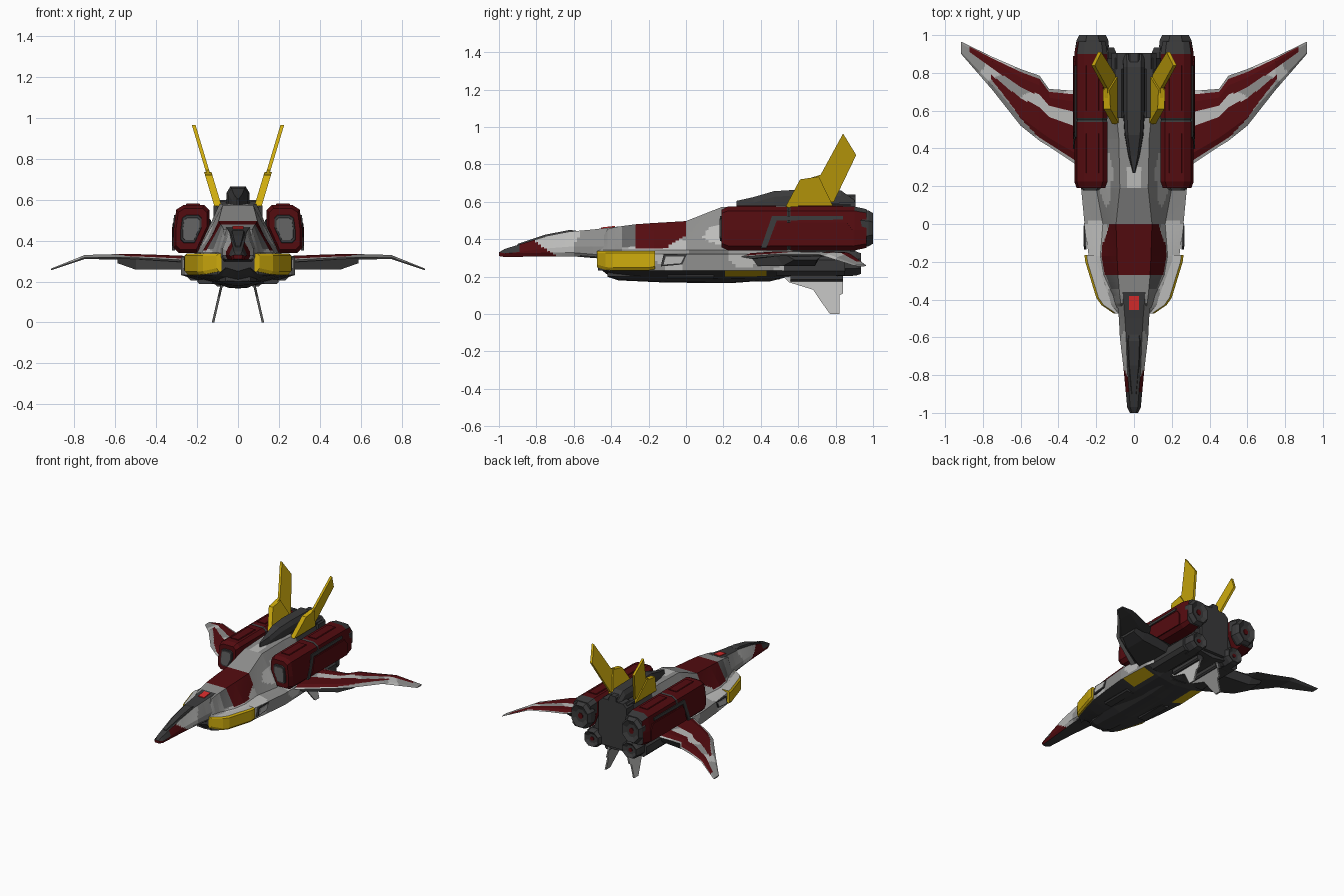
import bpy, bmesh, math
from mathutils import Vector, noise

if "Cube" in bpy.data.objects:
    bpy.data.objects.remove(bpy.data.objects["Cube"])

COLOURS = [("white", (.50, .50, .49)), ("camo_grey", (.27, .27, .265)), ("dark_grey", (.042, .042, .043)),
           ("dark_red", (.088, .0035, .005)), ("yellow", (.62, .41, .004)), ("bright_red", (.70, .025, .025)),
           ("mid_grey", (.13, .13, .13))]
WHITE, GREY, DARK, RED, YELLOW, BRIGHT, MID = range(7)
MATS = []
for n, c in COLOURS:
    m = bpy.data.materials.new(n)
    m.diffuse_color = (*c, 1)
    m.use_nodes = True
    m.node_tree.nodes["Principled BSDF"].inputs["Base Color"].default_value = m.diffuse_color
    MATS.append(m)


def loft(name, rings, colour, mirror=False, step=0):
    """Skin closed rings of points; colour is an index or a rule(centre, normal)."""
    if step:
        widest = max(rings, key=lambda r: sum((Vector(p) - Vector(r[i - 1])).length for i, p in enumerate(r)))
        cuts = [max(1, round((Vector(p) - Vector(widest[(i + 1) % len(widest)])).length / step))
                for i, p in enumerate(widest)]
        rings = [[Vector(r[i]).lerp(Vector(r[(i + 1) % len(r)]), k / c)
                  for i, c in enumerate(cuts) for k in range(c)] for r in rings]
        fine = []
        for a, b in zip(rings, rings[1:]):
            c = max(1, round(abs((b[0] - a[0]).length) / step))
            fine += [[p.lerp(q, k / c) for p, q in zip(a, b)] for k in range(c)]
        rings = fine + [rings[-1]]
    bm = bmesh.new()
    vs = [[bm.verts.new(p) for p in r] for r in rings]
    n = len(vs[0])
    for a, b in zip(vs, vs[1:]):
        for i in range(n):
            j = (i + 1) % n
            bm.faces.new((a[i], a[j], b[j], b[i]))
    bm.faces.new(vs[0])
    bm.faces.new(vs[-1])
    bmesh.ops.recalc_face_normals(bm, faces=bm.faces)
    bm.normal_update()
    for f in bm.faces:
        f.material_index = colour(f.calc_center_median(), f.normal) if callable(colour) else colour
    me = bpy.data.meshes.new(name)
    bm.to_mesh(me)
    bm.free()
    for m in MATS:
        me.materials.append(m)
    ob = bpy.data.objects.new(name, me)
    bpy.context.collection.objects.link(ob)
    if mirror:
        ob.modifiers.new("mirror", 'MIRROR')
    return ob


def sym(y, half):
    """Full ring at y from a right-hand half outline running bottom to top."""
    return [(x, y, z) for x, z in half] + [(-x, y, z) for x, z in reversed(half) if x > 0]


def box(name, x0, x1, y0, y1, z0, z1, colour, mirror=False, c=.01):
    """Box along y with chamfered long edges."""
    prof = [(x0 + c, z0), (x1 - c, z0), (x1, z0 + c), (x1, z1 - c), (x1 - c, z1), (x0 + c, z1), (x0, z1 - c), (x0, z0 + c)]
    return loft(name, [[(x, y, z) for x, z in prof] for y in (y0, y1)], colour, mirror)


def slab(name, prof, x_of, t, colour, mirror=True):
    """Plate with a (y, z) outline, leaning so that its x follows z."""
    return loft(name, [[(x_of(z) + d, y, z) for y, z in prof] for d in (-t / 2, t / 2)], colour, mirror)


def camo(p):
    q = Vector((abs(p.x) * 5, p.y * 4.5, p.z * 6))
    return GREY if noise.noise(q) + .2 * noise.noise(q * 2.5) > .03 else WHITE


# Main fuselage
def body_rule(p, n):
    if n.z < -.3 or p.z < .225:
        return YELLOW if .2 < p.y < .43 and abs(p.x) > .18 else DARK
    if p.y > .56 or (n.y < -.5 and p.z < .34):
        return DARK
    if p.z > .347 + max(0, p.y + .12) * .6 and -.27 < p.y < 0:
        return RED
    if p.z > .36 and -.35 < p.y < -.27 and abs(p.x) > .08:
        return MID
    return camo(p)


BODY = [(-.47, .25, .06, .10, .08, .06, .36), (-.42, .21, .08, .165, .10, .07, .455), (-.38, .20, .09, .18, .11, .075, .465),
        (-.27, .187, .11, .215, .16, .085, .48), (-.17, .182, .12, .24, .178, .09, .487), (0, .178, .13, .262, .165, .095, .497),
        (.19, .172, .14, .28, .20, .075, .572), (.45, .175, .14, .27, .20, .08, .58), (.55, .20, .13, .25, .20, .09, .58),
        (.88, .21, .12, .21, .18, .09, .575)]
loft("fuselage", [sym(y, [(0, zb), (b, zb + .018), (w, .232), (w, .32), (s, .342), (t, zt), (0, zt)])
                  for y, zb, b, w, s, t, zt in BODY], body_rule, step=.018)


# Nose
def nose_rule(p, n):
    if n.z < -.4 or p.z < .31:
        return DARK
    if -.9 < p.y < -.585 and n.z > .1 and abs(p.x) < .03 + .06 * (p.y + .9) and p.z > .385 + .15 * (p.y + .85):
        return DARK
    if p.y < -.74 + (.34 - p.z) * 1.5:
        return RED
    return camo(p) if p.y > -.6 else WHITE


NOSE = [(-1, .022, .012, .31, .33), (-.97, .036, .02, .305, .348), (-.76, .056, .036, .308, .412),
        (-.6, .075, .042, .308, .443), (-.5, .08, .048, .30, .452), (-.36, .095, .06, .29, .468)]
loft("nose", [sym(y, [(0, a), (w * .8, a), (w, a + .02), (w, a + (b - a) * .4), (t, b), (0, b)])
              for y, w, t, a, b in NOSE], nose_rule, step=.016)
loft("canopy", [sym(y, [(0, z - .035), (w, z - .035), (w * .6, z), (0, z)]) for y, w, z in
                [(-.9, .018, .375), (-.75, .04, .425), (-.62, .048, .45), (-.585, .044, .445)]], DARK)
loft("nose_marking", [sym(y, [(0, z - .006), (.026, z - .006), (.026, z), (0, z)])
                      for y, z in [(-.455, .463), (-.38, .471)]], BRIGHT)

# Keel under the body
loft("keel", [sym(y, [(0, z), (.05, z + .004), (w, .2), (w, .23), (0, .23)]) for y, z, w in
              [(-.42, .2, .06), (-.36, .18, .09), (-.1, .168, .12), (.25, .166, .11), (.5, .185, .09)]], DARK)
box("belly_panel", .12, .2, -.1, .15, .188, .21, DARK, True)

# Yellow cheek armour with pale shoulder on top, and side vents
loft("cheek_armour", [[(a, y, z0), (b - .012, y, z0), (b, y, z0 + .015), (b, y, .327), (b - .012, y, .338), (a, y, .338)]
                      for y, a, b, z0 in [(-.475, .08, .105, .25), (-.43, .12, .172, .236), (-.39, .13, .2, .233),
                                          (-.2, .2, .258, .233), (-.165, .2, .262, .24)]],
     lambda p, n: WHITE if n.z > .9 else YELLOW, True)
vent = [(-.135, .255), (-.02, .265), (.005, .318), (-.12, .318)]
slab("vent_rim", vent, lambda z: .258, .012, DARK)
slab("vent_cover", [(y * .8 - .012, .288 + (z - .288) * .7) for y, z in vent], lambda z: .261, .014, WHITE)

# Dorsal spine and tail block
loft("spine", [sym(y, [(0, .57), (w, .57), (w * .95, z - .03), (w * .65, z), (0, z)]) for y, w, z in
               [(.27, .006, .605), (.36, .03, .625), (.47, .05, .657), (.6, .058, .665), (.83, .058, .66), (.9, .06, .61)]], DARK)
box("tail_block", -.12, .12, .82, .905, .24, .6, DARK, c=.03)
box("tail_ridge", -.03, .03, .7, .905, .45, .64, DARK)
box("rear_deck", .055, .11, .56, .88, .56, .595, DARK, True)

# Engine pods
POD = [(.14, .47), (.14, .55), (.165, .575), (.265, .575), (.302, .552), (.316, .45), (.316, .365), (.29, .34), (.2, .34)]


def pod(name, spans, colour):
    loft(name, [[(.23 + (x - .23) * k, y, .457 + (z - .457) * k) for x, z in POD] for y, k in spans], colour, True)


pod("pod_front", [(.19, .86), (.225, 1), (.54, 1), (.55, .95)], lambda p, n: DARK if p.y > .54 else RED)
pod("pod_rear", [(.55, .95), (.56, 1), (.9, 1), (.965, .88)],
    lambda p, n: DARK if p.y < .56 or n.y > .8 or (p.y > .9 and p.z > .5) else RED)
pod("pod_intake", [(.183, .56), (.2, .62)], DARK)
pod("pod_intake_cover", [(.178, .46), (.2, .5)], MID)
box("pod_top_front", .185, .255, .27, .48, .57, .581, RED, True, .004)
box("pod_top_rear", .185, .255, .6, .84, .57, .581, RED, True, .004)
slab("pod_side_trim", [(.40, .352), (.46, .525), (.84, .525), (.84, .505), (.485, .50), (.43, .352)],
     lambda z: .316 - max(0, z - .45) * .14, .014, DARK)
slab("pod_side_panel", [(.45, .365), (.49, .49), (.86, .49), (.89, .45), (.89, .365)],
     lambda z: .315 - max(0, z - .45) * .14, .018, RED)


def nozzle(name, cx, cz, rx, rz, y0, y1):
    """Eight-sided thruster with a small red core."""
    def ring(y, k):
        return [(cx + rx * k * math.cos(a), y, cz + rz * k * math.sin(a))
                for a in [math.pi / 8 + i * math.pi / 4 for i in range(8)]]
    loft(name, [ring(y0, .9), ring(y0 + .03, 1.05), ring(y1 - .025, 1), ring(y1, .85), ring(y1 - .015, .5)], DARK, True)
    loft(name + "_core", [ring(y1 - .03, .22), ring(y1 - .01, .22)], RED, True)


nozzle("upper_nozzle", .22, .458, .09, .104, .91, 1.0)
nozzle("lower_nozzle", .165, .27, .075, .07, .78, .935)
box("lower_engine", .1, .255, .48, .85, .205, .315, DARK, True, .025)

# Wings: stations of span, leading edge, trailing edge, top height, thickness
WING = [(.24, .27, .70, .325, .035), (.45, .41, .715, .333, .03), (.5, .44, .785, .334, .028),
        (.6, .52, .82, .334, .026), (.75, .71, .885, .33, .02), (.915, .9, .965, .263, .008)]


def wing_rule(p, n):
    a, b = next((s for s in zip(WING, WING[1:]) if p.x <= s[1][0]), (WING[-2], WING[-1]))
    k = (p.x - a[0]) / (b[0] - a[0])
    le, te = a[1] + (b[1] - a[1]) * k, a[2] + (b[2] - a[2]) * k
    f = (p.y - le) / (te - le)
    if n.z < -.3:
        return WHITE if f < .12 else DARK
    if n.y < -.45:
        return WHITE
    out = min(1, max(0, (p.x - .5) / .3))
    if .04 + .28 * out < f < .52 - .1 * out and p.x < .76:
        return RED
    if .7 - .05 * out < f < .95 and p.x < .87:
        return RED
    return camo(p)


loft("wing", [[(x, l, z - t * .6), (x, l + .15 * (r - l), z), (x, l + .85 * (r - l), z), (x, r, z - t * .5),
               (x, l + .8 * (r - l), z - t), (x, l + .2 * (r - l), z - t)] for x, l, r, z, t in WING],
     wing_rule, True, step=.012)
loft("wing_root_fairing", [[(x, a, .312), (x, b, .312), (x, b - .03, z), (x, a + .04, z)] for x, a, b, z in
                           [(.25, .33, .69, .258), (.5, .48, .72, .258), (.59, .54, .73, .29)]],
     lambda p, n: MID if n.y < -.5 else DARK, True)


# Tall yellow fins: thick root and slim blade
def lean(z):
    return .098 + (z - .57) * .3


slab("fin_root", [(.53, .57), (.61, .72), (.71, .735), (.79, .57)], lean, .036, YELLOW)
slab("fin_blade", [(.60, .60), (.64, .72), (.72, .745), (.84, .965), (.91, .85), (.79, .60)], lean, .018, YELLOW)

# Ventral fins
slab("ventral_fin", [(.52, .2), (.55, .17), (.68, .13), (.72, .07), (.77, 0), (.82, 0), (.82, .1), (.84, .11), (.84, .22)],
     lambda z: .122 - z * .23, .012, lambda p, n: WHITE if n.x > .5 else GREY)
box("ventral_mount", .06, .11, .56, .84, .175, .22, DARK, True)
